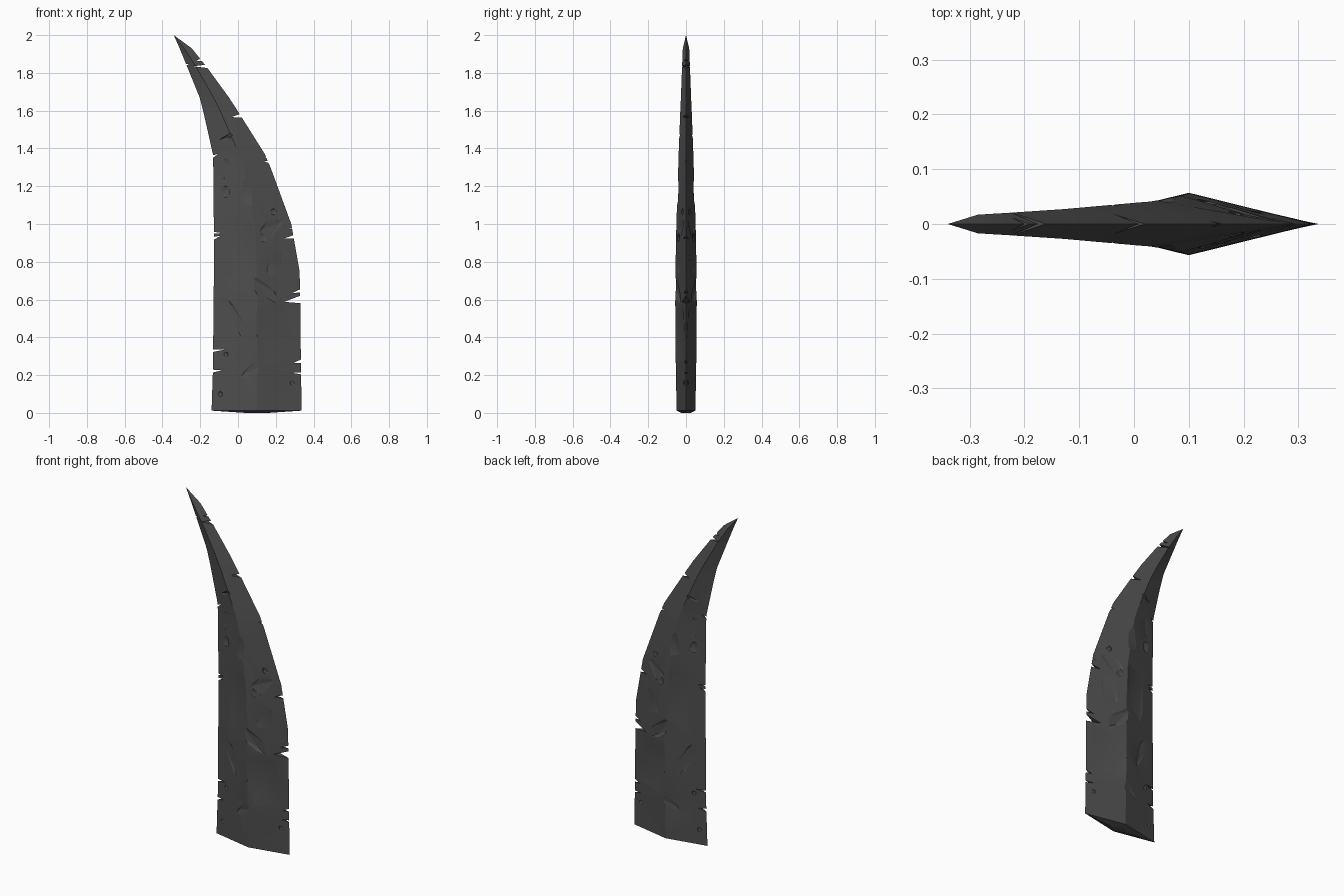
import bpy, bmesh, math
from mathutils import Matrix, Vector

if "Cube" in bpy.data.objects:
    bpy.data.objects.remove(bpy.data.objects["Cube"])

steel = bpy.data.materials.new("dark steel")
steel.diffuse_color = (0.075, 0.075, 0.075, 1)
steel.use_nodes = True
steel.node_tree.nodes["Principled BSDF"].inputs["Base Color"].default_value = steel.diffuse_color

# Blade rows: z, left edge x, ridge x, right edge x, ridge half thickness
rows = [(0.012, -0.14, 0.10, 0.337, 0.049), (0.25, -0.132, 0.10, 0.333, 0.055),
        (0.58, -0.13, 0.10, 0.33, 0.057), (0.75, -0.127, 0.10, 0.326, 0.056),
        (1.0, -0.128, 0.085, 0.282, 0.051), (1.3, -0.131, 0.03, 0.172, 0.041),
        (1.37, -0.133, 0.005, 0.142, 0.039), (1.58, -0.18, -0.085, 0.01, 0.031),
        (1.67, -0.203, -0.13, -0.048, 0.027), (1.83, -0.268, -0.22, -0.165, 0.021),
        (1.93, -0.309, -0.285, -0.245, 0.017)]

def surface(x, z):
    """Half thickness of the blade at a point of the front view."""
    for a, b in zip(rows, rows[1:]):
        if a[0] <= z <= b[0]:
            t = (z - a[0]) / (b[0] - a[0])
            l, m, r, h = [a[i] + (b[i] - a[i]) * t for i in range(1, 5)]
            return h * max(0, (x - l) / (m - l) if x < m else (r - x) / (r - m))
    return 0.02

# Blade body: diamond section tapering to the tip
bm = bmesh.new()
rings = [[bm.verts.new(c) for c in ((0.04, 0, 0), (0.10, -0.025, 0), (0.16, 0, 0), (0.10, 0.025, 0))]]
for z, l, m, r, h in rows:
    rings.append([bm.verts.new(c) for c in ((l, 0, z), (m, -h, z), (r, 0, z), (m, h, z))])
tip = bm.verts.new((-0.34, 0, 2.0))
bm.faces.new(rings[0])
for a, b in zip(rings, rings[1:]):
    for i in range(4):
        j = (i + 1) % 4
        bm.faces.new((a[i], a[j], b[j], b[i]))
for i in range(4):
    bm.faces.new((rings[-1][i], rings[-1][(i + 1) % 4], tip))
bmesh.ops.recalc_face_normals(bm, faces=bm.faces)

def make(name, bm):
    me = bpy.data.meshes.new(name)
    bm.to_mesh(me)
    bm.free()
    me.materials.append(steel)
    ob = bpy.data.objects.new(name, me)
    bpy.context.collection.objects.link(ob)
    return ob

blade = make("blade", bm)

def cut(name, bm):
    bmesh.ops.recalc_face_normals(bm, faces=bm.faces)
    c = make(name, bm)
    c.hide_render = True
    m = blade.modifiers.new(name, 'BOOLEAN')
    m.operation, m.solver, m.object, m.use_self = 'DIFFERENCE', 'EXACT', c, True
    bpy.context.view_layer.objects.active = blade
    bpy.ops.object.modifier_apply(modifier=name)
    bpy.data.objects.remove(c)

# Surface chips on both faces: x, z, half width, half height, turn, depth
chips = [(0.20, 0.42, 0.14, 0.20, 0, 0.008), (0.02, 0.86, 0.09, 0.22, 5, 0.008),
         (0.12, 0.66, 0.04, 0.12, -50, 0.012), (-0.02, 0.50, 0.04, 0.13, -25, 0.008),
         (0.05, 1.17, 0.07, 0.09, 10, 0.010), (0.18, 0.99, 0.05, 0.09, 50, 0.008),
         (0.08, 0.23, 0.04, 0.10, 55, 0.007), (-0.06, 1.46, 0.014, 0.06, 65, 0.007),
         (-0.07, 1.29, 0.04, 0.08, -10, 0.005), (0.20, 0.80, 0.06, 0.10, 20, 0.006)]
for side in (-1, 1):
    for k, (x, z, w, h, turn, d) in enumerate(chips):
        bm = bmesh.new()
        y = surface(x, z)
        slope = math.atan((surface(x + 0.01, z) - surface(x - 0.01, z)) / 0.02)
        M = (Matrix.Translation((x, side * (y - d + 0.02), z)) @ Matrix.Rotation(side * slope, 4, 'Z')
             @ Matrix.Rotation(math.radians(turn), 4, 'Y') @ Matrix.Diagonal((w * 1.25, 0.02, h * 1.25, 1)))
        bmesh.ops.create_icosphere(bm, subdivisions=1, radius=1, matrix=M)
        cut("chip_cutter", bm)

# Small round pits on both faces: x, z, radius
pits = [(-0.07, 1.17, 0.032), (0.14, 0.93, 0.026), (0.19, 1.065, 0.018),
        (-0.095, 0.10, 0.014), (0.288, 0.16, 0.014), (-0.065, 0.31, 0.013)]
for side in (-1, 1):
    for x, z, r in pits:
        bm = bmesh.new()
        M = (Matrix.Translation((x, side * (surface(x, z) + 0.002), z))
             @ Matrix.Diagonal((r, 0.007, r, 1)) @ Matrix.Rotation(math.pi / 2, 4, 'X'))
        bmesh.ops.create_uvsphere(bm, u_segments=12, v_segments=6, radius=1, matrix=M)
        cut("pit_cutter", bm)

# Edge nicks: inner point x, z, then the outer x and its lower and upper z
nicks = [(0.285, 0.212, 0.36, 0.20, 0.215), (0.295, 0.265, 0.36, 0.265, 0.295),
         (0.245, 0.588, 0.36, 0.578, 0.632), (0.285, 0.634, 0.36, 0.64, 0.668),
         (0.24, 0.922, 0.36, 0.925, 0.965), (0.27, 0.975, 0.36, 0.965, 0.985),
         (0.135, 1.335, 0.22, 1.295, 1.325), (0.14, 1.352, 0.22, 1.33, 1.345),
         (-0.035, 1.566, 0.06, 1.560, 1.600), (-0.235, 1.835, -0.12, 1.82, 1.85),
         (-0.225, 1.865, -0.15, 1.86, 1.89),
         (-0.085, 0.225, -0.17, 0.205, 0.232), (-0.07, 0.335, -0.17, 0.315, 0.335),
         (-0.085, 0.952, -0.17, 0.945, 0.965), (-0.09, 0.938, -0.17, 0.895, 0.925),
         (-0.105, 1.372, -0.17, 1.32, 1.352), (-0.255, 1.845, -0.31, 1.835, 1.85)]
for x, z, xo, z0, z1 in nicks:
    bm = bmesh.new()
    f = bm.faces.new([bm.verts.new(c) for c in ((x, -0.1, z), (xo, -0.1, z0), (xo, -0.1, z1))])
    g = bmesh.ops.extrude_face_region(bm, geom=[f])["geom"]
    bmesh.ops.translate(bm, verts=[v for v in g if isinstance(v, bmesh.types.BMVert)], vec=Vector((0, 0.2, 0)))
    cut("nick_cutter", bm)

# Soft shading over the gentle facets, hard on the nicks
blade.select_set(True)
bpy.context.view_layer.objects.active = blade
bpy.ops.object.shade_smooth_by_angle(angle=math.radians(12))
